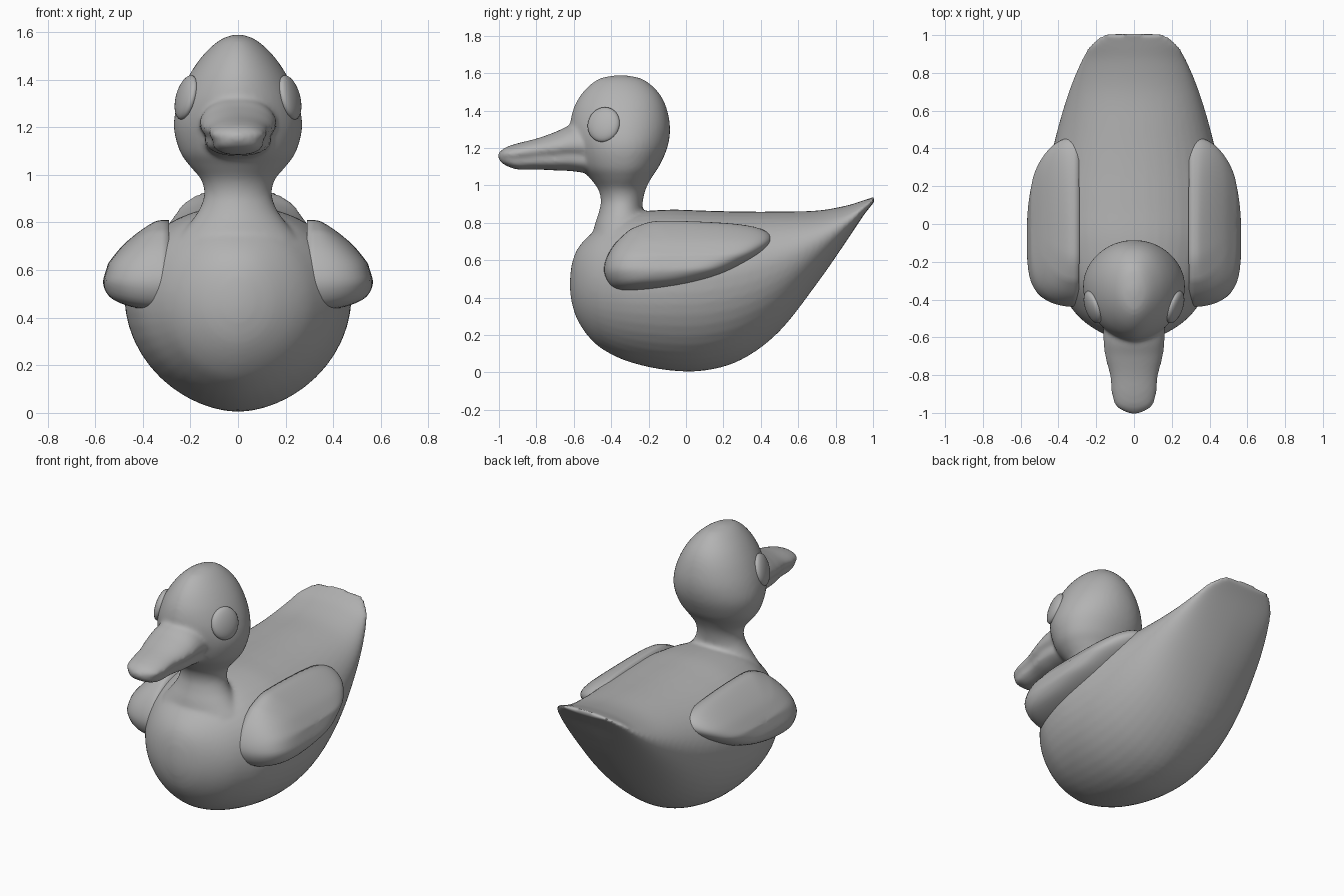
import bpy, bmesh, math
from mathutils import Vector

cube = bpy.data.objects.get("Cube")
if cube:
    bpy.data.objects.remove(cube)

# One plain grey for everything
grey = bpy.data.materials.new("plain_grey")
grey.use_nodes = True
grey.diffuse_color = (0.45, 0.45, 0.45, 1)
grey.node_tree.nodes["Principled BSDF"].inputs["Base Color"].default_value = (0.45, 0.45, 0.45, 1)


def spline(rows, steps=5):
    """Smooth list of stations through the given rows."""
    rows = [Vector(r) for r in rows]
    out = []
    for i in range(len(rows) - 1):
        a, b, c, d = rows[max(i - 1, 0)], rows[i], rows[i + 1], rows[min(i + 2, len(rows) - 1)]
        for k in range(steps):
            t = k / steps
            out.append(b + (c - a) * (t / 2) + (a * 2 - b * 5 + c * 4 - d) * (t * t / 2)
                       + (b * 3 - a - c * 3 + d) * (t ** 3 / 2))
    return out + [rows[-1]]


def make_object(name, bm):
    bmesh.ops.recalc_face_normals(bm, faces=bm.faces)
    mesh = bpy.data.meshes.new(name)
    bm.to_mesh(mesh)
    bm.free()
    for p in mesh.polygons:
        p.use_smooth = True
    mesh.materials.append(grey)
    obj = bpy.data.objects.new(name, mesh)
    bpy.context.collection.objects.link(obj)
    return obj


def skin(bm, rings):
    """Bridge rings of points and close both ends."""
    rings = [[bm.verts.new(p) for p in ring] for ring in rings]
    n = len(rings[0])
    for a, b in zip(rings, rings[1:]):
        for i in range(n):
            j = (i + 1) % n
            bm.faces.new((a[i], a[j], b[j], b[i]))
    bm.faces.new(rings[0])
    bm.faces.new(rings[-1])


def loft(bm, rows, upright=False, low=1.0, groove=0.0, sides=48):
    """Rows are position, half width, low edge, widest level, high edge."""
    rings = []
    for pos, w, lo, mid, hi in spline(rows):
        ring = []
        for i in range(sides):
            t = math.tau * i / sides
            c, s = math.cos(t), math.sin(t)
            side = math.asin(s)
            x = w * math.copysign(abs(c) ** (low if s < 0 else 0.95), c)
            x *= 1 - groove * math.exp(-((side + 0.3) / 0.22) ** 2)
            v = mid + s * ((hi - mid) if s > 0 else (mid - lo))
            ring.append((x, v, pos) if upright else (x, pos, v))
        rings.append(ring)
    skin(bm, rings)


# Body, head and bill blended into one skin
bm = bmesh.new()
loft(bm, [(-.62, .02, .44, .47, .50), (-.61, .08, .37, .47, .58), (-.58, .165, .28, .47, .66),
          (-.52, .26, .19, .47, .73), (-.44, .335, .12, .47, .79), (-.3, .42, .055, .48, .85),
          (-.1, .47, .012, .49, .87), (.1, .475, .01, .5, .865), (.3, .45, .07, .53, .86),
          (.5, .405, .22, .59, .86), (.7, .345, .475, .69, .865), (.85, .285, .69, .79, .89),
          (.95, .23, .84, .875, .92), (1.01, .15, .915, .925, .94)], low=1.1)
loft(bm, [(.74, .25, -.5, -.35, -.16), (.8, .2, -.485, -.35, -.2), (.86, .16, -.465, -.345, -.23),
          (.92, .142, -.455, -.34, -.23), (.98, .155, -.47, -.34, -.215),
          (1.04, .205, -.515, -.335, -.185), (1.1, .245, -.565, -.33, -.145),
          (1.2, .27, -.6, -.33, -.1), (1.3, .255, -.62, -.33, -.085), (1.4, .215, -.605, -.33, -.1),
          (1.48, .165, -.565, -.33, -.135), (1.54, .11, -.51, -.34, -.19),
          (1.575, .06, -.45, -.35, -.25), (1.59, .01, -.36, -.35, -.34)], upright=True, low=1.1)
loft(bm, [(-.45, .165, 1.05, 1.19, 1.32), (-.6, .165, 1.075, 1.2, 1.325),
          (-.7, .155, 1.08, 1.19, 1.285), (-.8, .13, 1.085, 1.18, 1.25),
          (-.9, .12, 1.085, 1.165, 1.225), (-.96, .1, 1.105, 1.16, 1.205),
          (-.99, .06, 1.125, 1.16, 1.185), (-1.005, .015, 1.15, 1.16, 1.17)], low=.75, groove=.14)
body = make_object("body", bm)
remesh = body.modifiers.new("blend", 'REMESH')
remesh.mode = 'VOXEL'
remesh.voxel_size = 0.013
remesh.use_smooth_shade = True
soften = body.modifiers.new("soften", 'SMOOTH')
soften.factor = 0.5
soften.iterations = 6

# Wings: a closed outline swelling outwards, fullest near its lower third
outline = [(-.3, .765), (-.2, .803), (-.1, .81), (.1, .805), (.3, .79), (.42, .76), (.46, .71),
           (.42, .65), (.3, .57), (.15, .5), (-.05, .45), (-.25, .43), (-.38, .445),
           (-.435, .52), (-.43, .6), (-.38, .69), (-.3, .765)]
levels = [(.42, .52), (.48, .56), (.55, .57), (.63, .545), (.7, .49), (.75, .44), (.82, .37)]


def swell(z):
    for (z0, x0), (z1, x1) in zip(levels, levels[1:]):
        if z <= z1:
            f = max(0, (z - z0) / (z1 - z0))
            return x0 + (x1 - x0) * f
    return levels[-1][1]


for side, label in ((1, "left"), (-1, "right")):
    bm = bmesh.new()
    rim = spline(outline, 4)[:-1]
    rings = [[(side * .28, y, z) for y, z in rim]]
    for k in range(17):
        a = k / 16 * math.pi / 2
        s, dome = max(math.cos(a), 0.02), 0
        dome = (1 - s ** 5) ** 0.5
        ring = []
        for y, z in rim:
            y, z = y * s, .62 + (z - .62) * s
            ring.append((side * (.325 + (swell(z) - .325) * dome), y, z))
        rings.append(ring)
    skin(bm, rings)
    wing = make_object(label + "_wing", bm)
    smooth = wing.modifiers.new("soften", 'SMOOTH')
    smooth.iterations = 3

    # Eyes: flattened domes facing outwards and slightly forwards
    bm = bmesh.new()
    bmesh.ops.create_uvsphere(bm, u_segments=32, v_segments=16, radius=1)
    bmesh.ops.scale(bm, vec=(.09, .096, .035), verts=bm.verts)
    eye = make_object(label + "_eye", bm)
    eye.location = (side * .217, -.44, 1.325)
    eye.rotation_euler = Vector((side * .9, -.32, .25)).to_track_quat('Z', 'Y').to_euler()
